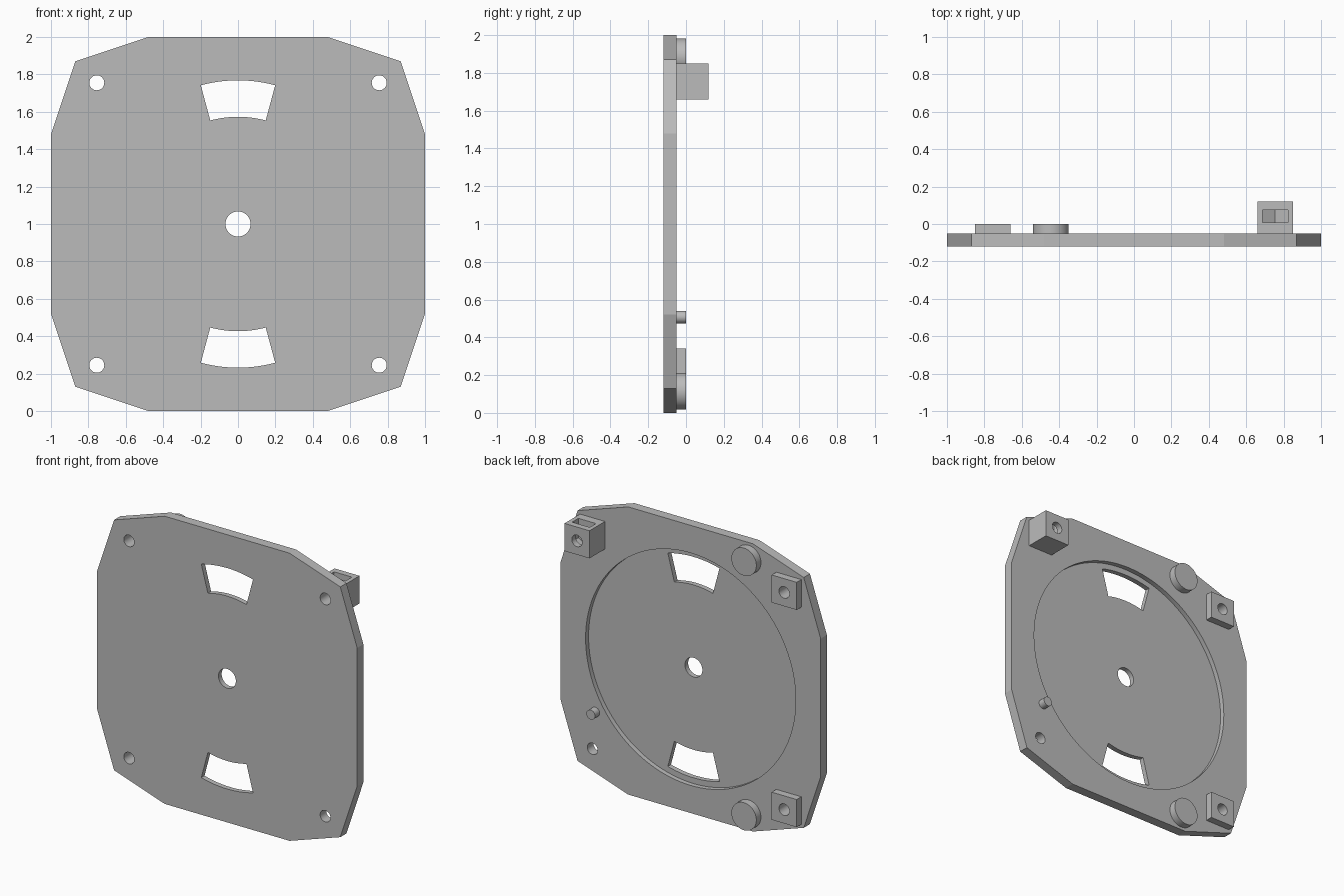
import bpy, bmesh
from math import sin, cos, pi, radians

old = bpy.data.objects.get("Cube")
if old:
    bpy.data.objects.remove(old)

grey = bpy.data.materials.new("plain grey")
grey.use_nodes = True
colour = (0.5, 0.5, 0.5, 1)
grey.diffuse_color = colour
grey.node_tree.nodes["Principled BSDF"].inputs["Base Color"].default_value = colour

MID = 1.0                               # height of the plate centre
FRONT, BACK, PAD, TOP = -0.119, -0.051, 0.0, 0.119
BOLT = 0.755                            # bolt offset from the centre
BOLT_R = 0.04


def prism(name, outline, y0, y1):
    """Extrude an (x, z) outline, measured from the plate centre, along y."""
    bm = bmesh.new()
    face = bm.faces.new([bm.verts.new((x, y0, z + MID)) for x, z in outline])
    out = bmesh.ops.extrude_face_region(bm, geom=[face])
    verts = [g for g in out["geom"] if isinstance(g, bmesh.types.BMVert)]
    bmesh.ops.translate(bm, verts=verts, vec=(0, y1 - y0, 0))
    bmesh.ops.recalc_face_normals(bm, faces=bm.faces)
    mesh = bpy.data.meshes.new(name)
    bm.to_mesh(mesh)
    bm.free()
    mesh.materials.append(grey)
    obj = bpy.data.objects.new(name, mesh)
    bpy.context.collection.objects.link(obj)
    return obj


def arc(cx, cz, r, a0=0, a1=360, n=48):
    return [(cx + r * cos(radians(a0 + (a1 - a0) * i / n)),
             cz + r * sin(radians(a0 + (a1 - a0) * i / n))) for i in range(n + 1)]


def circle(cx, cz, r, n=48):
    return arc(cx, cz, r, n=n)[:-1]


def square(cx, cz, h):
    return [(cx - h, cz - h), (cx + h, cz - h), (cx + h, cz + h), (cx - h, cz + h)]


def activate(obj):
    bpy.ops.object.select_all(action='DESELECT')
    obj.select_set(True)
    bpy.context.view_layer.objects.active = obj


def cut(obj, outline, y0, y1):
    cutter = prism("cutter", outline, y0, y1)
    cutter.hide_render = True
    mod = obj.modifiers.new("cut", 'BOOLEAN')
    mod.object, mod.operation, mod.solver = cutter, 'DIFFERENCE', 'EXACT'
    activate(obj)
    bpy.ops.object.modifier_apply(modifier=mod.name)
    bpy.data.objects.remove(cutter)


def finish(obj):
    activate(obj)
    bpy.ops.object.shade_smooth_by_angle(angle=radians(16))


# Plate with chamfered corners
corner = [(1, 0.48), (0.87, 0.87), (0.48, 1)]
outline = []
for sx, sz in ((1, 1), (-1, 1), (-1, -1), (1, -1)):
    pts = [(sx * x, sz * z) for x, z in corner]
    outline += pts if sx * sz > 0 else pts[::-1]
plate = prism("base_plate", outline, FRONT, BACK)

# Round recess in the back, centre hole and bolt holes
cut(plate, circle(0, 0, 0.808, 128), BACK - 0.033, 0.1)
cut(plate, circle(0, 0, 0.067), -0.3, 0.1)
for sx in (1, -1):
    for sz in (1, -1):
        cut(plate, circle(sx * BOLT, sz * BOLT, BOLT_R), -0.3, 0.1)

# Curved windows above and below the centre
for mid in (90, 270):
    window = (arc(0, 0, 0.768, mid - 15, mid + 15, 16)
              + arc(0, 0, 0.573, mid + 15, mid - 15, 16))
    cut(plate, window, -0.3, 0.1)
finish(plate)

# Drilled square pads and round feet on the right
for sz, level in ((1, "upper"), (-1, "lower")):
    pad = prism(level + "_pad", square(-BOLT, sz * BOLT, 0.096), BACK, PAD)
    cut(pad, circle(-BOLT, sz * BOLT, BOLT_R), -0.3, 0.2)
    finish(pad)
    finish(prism(level + "_round_foot", circle(-0.445, sz * 0.885, 0.096), BACK, PAD))

# Mounting block with a bolt hole and a nut slot open at the top
block = prism("mounting_block", square(BOLT, BOLT, 0.096), BACK, TOP)
cut(block, circle(BOLT, BOLT, BOLT_R), -0.3, 0.3)
half = 0.068
slot = [(BOLT - half, BOLT + 0.2), (BOLT - half, BOLT - half * 0.577),
        (BOLT, BOLT - half * 1.155), (BOLT + half, BOLT - half * 0.577),
        (BOLT + half, BOLT + 0.2)]
cut(block, slot, 0.007, 0.076)
finish(block)

# Small locating peg
finish(prism("locating_peg", circle(0.733, -0.493, 0.033, 32), BACK, PAD))
